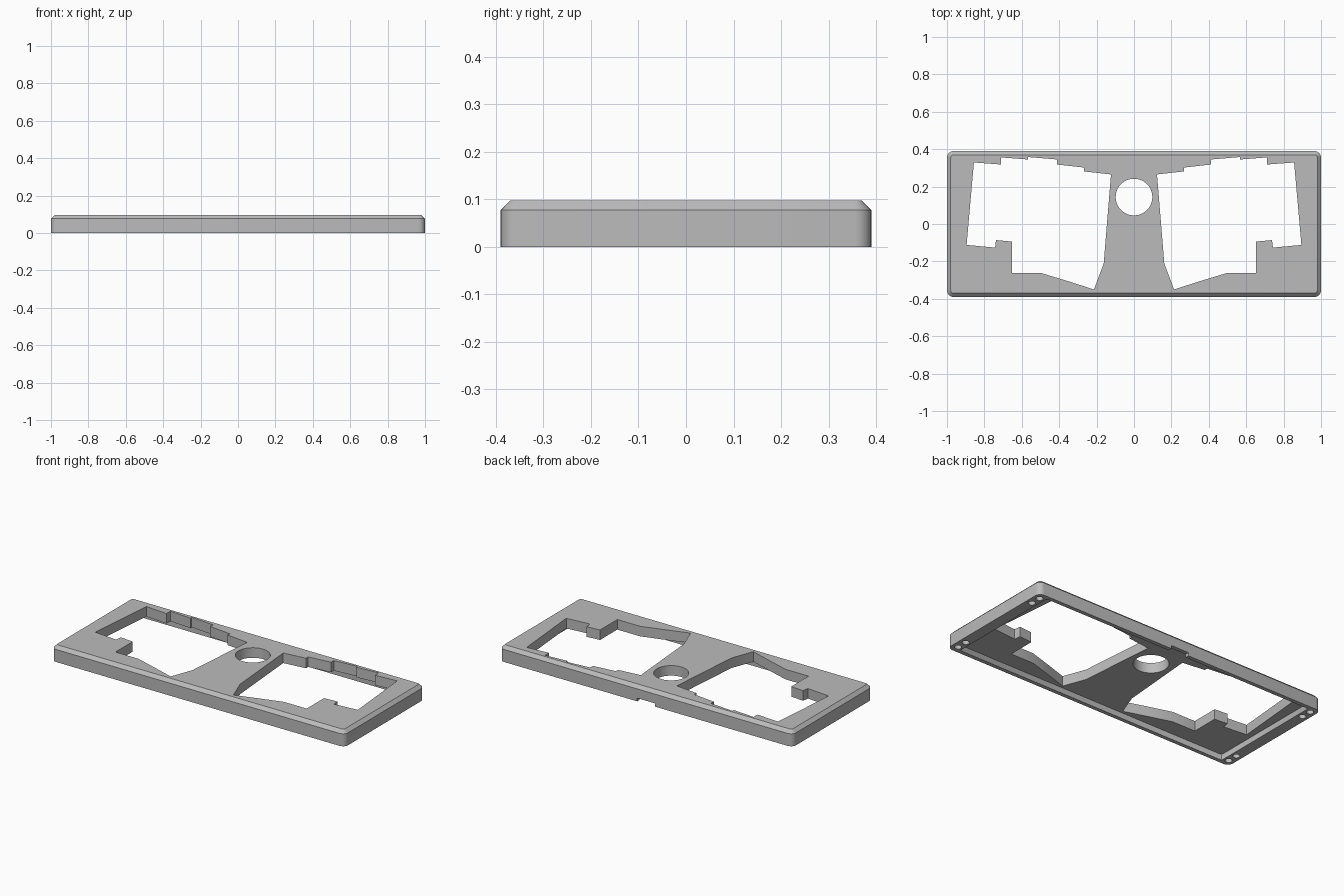
import bpy
import bmesh
import math

cube = bpy.data.objects.get("Cube")
if cube:
    bpy.data.objects.remove(cube, do_unlink=True)

HALF_X, HALF_Y, HEIGHT = 1.0, 0.39, 0.097
CHAMFER = 0.02
POCKET = 0.035

grey = bpy.data.materials.new("plain grey")
grey.use_nodes = True
grey.diffuse_color = (0.5, 0.5, 0.5, 1)
grey.node_tree.nodes["Principled BSDF"].inputs["Base Color"].default_value = (0.5, 0.5, 0.5, 1)


def rounded_rect(hx, hy, r, steps=6):
    points = []
    for i, (sx, sy) in enumerate([(1, 1), (-1, 1), (-1, -1), (1, -1)]):
        for k in range(steps + 1):
            a = math.radians(90) * (i + k / steps)
            points.append((sx * (hx - r) + r * math.cos(a), sy * (hy - r) + r * math.sin(a)))
    return points


def circle(x, y, r, n):
    return [(x + r * math.cos(math.tau * i / n), y + r * math.sin(math.tau * i / n)) for i in range(n)]


def loft(name, layers):
    """Solid through stacked outlines given as (z, points)."""
    bm = bmesh.new()
    rings = [[bm.verts.new((x, y, z)) for x, y in pts] for z, pts in layers]
    n = len(rings[0])
    for low, high in zip(rings, rings[1:]):
        for i in range(n):
            j = (i + 1) % n
            bm.faces.new((low[i], low[j], high[j], high[i]))
    bm.faces.new(rings[0])
    bm.faces.new(rings[-1])
    bmesh.ops.recalc_face_normals(bm, faces=bm.faces)
    mesh = bpy.data.meshes.new(name)
    bm.to_mesh(mesh)
    bm.free()
    mesh.materials.append(grey)
    obj = bpy.data.objects.new(name, mesh)
    bpy.context.collection.objects.link(obj)
    return obj


def cut(target, points, low, high):
    """Cut a prism out of the target, then drop the cutter."""
    cutter = loft("cutter", [(low, points), (high, points)])
    cutter.hide_render = True
    mod = target.modifiers.new("cut", "BOOLEAN")
    mod.operation = "DIFFERENCE"
    mod.solver = "EXACT"
    mod.object = cutter
    bpy.context.view_layer.objects.active = target
    bpy.ops.object.modifier_apply(modifier=mod.name)
    bpy.data.objects.remove(cutter, do_unlink=True)


# Outer shell with rounded corners and a chamfered top rim
outer = rounded_rect(HALF_X, HALF_Y, 0.035)
top = rounded_rect(HALF_X - CHAMFER, HALF_Y - CHAMFER, 0.015)
case = loft("case_top", [(0, outer), (HEIGHT - CHAMFER, outer), (HEIGHT, top)])

# Hollow underside, with thicker walls at the two ends
cut(case, rounded_rect(0.93, 0.366, 0.01, 2), -0.1, POCKET)

# Stepped opening on each side
opening = [
    (0.856, 0.329), (0.711, 0.318), (0.711, 0.356), (0.567, 0.345), (0.567, 0.358),
    (0.412, 0.345), (0.412, 0.318), (0.267, 0.302), (0.267, 0.281), (0.123, 0.265),
    (0.162, -0.211), (0.214, -0.35), (0.358, -0.304), (0.497, -0.262), (0.652, -0.262),
    (0.652, -0.094), (0.738, -0.086), (0.743, -0.126), (0.895, -0.112),
]
for side in (1, -1):
    cut(case, [(side * x, y) for x, y in opening], -0.1, 0.2)

# Round hole in the middle
cut(case, circle(0, 0.144, 0.098, 48), -0.1, 0.2)

# Cable notch in the back wall
cut(case, [(-0.06, 0.34), (0.06, 0.34), (0.06, 0.45), (-0.06, 0.45)], -0.1, 0.02)

# Pairs of blind holes under each corner
for sx in (1, -1):
    for sy in (1, -1):
        for y in (0.345, 0.28):
            cut(case, circle(sx * 0.962, sy * y, 0.02, 16), -0.1, 0.03)

# Smooth the rounded corners and holes, keep edges sharp
bpy.ops.object.select_all(action="DESELECT")
case.select_set(True)
bpy.context.view_layer.objects.active = case
bpy.ops.object.shade_smooth_by_angle(angle=math.radians(30))
